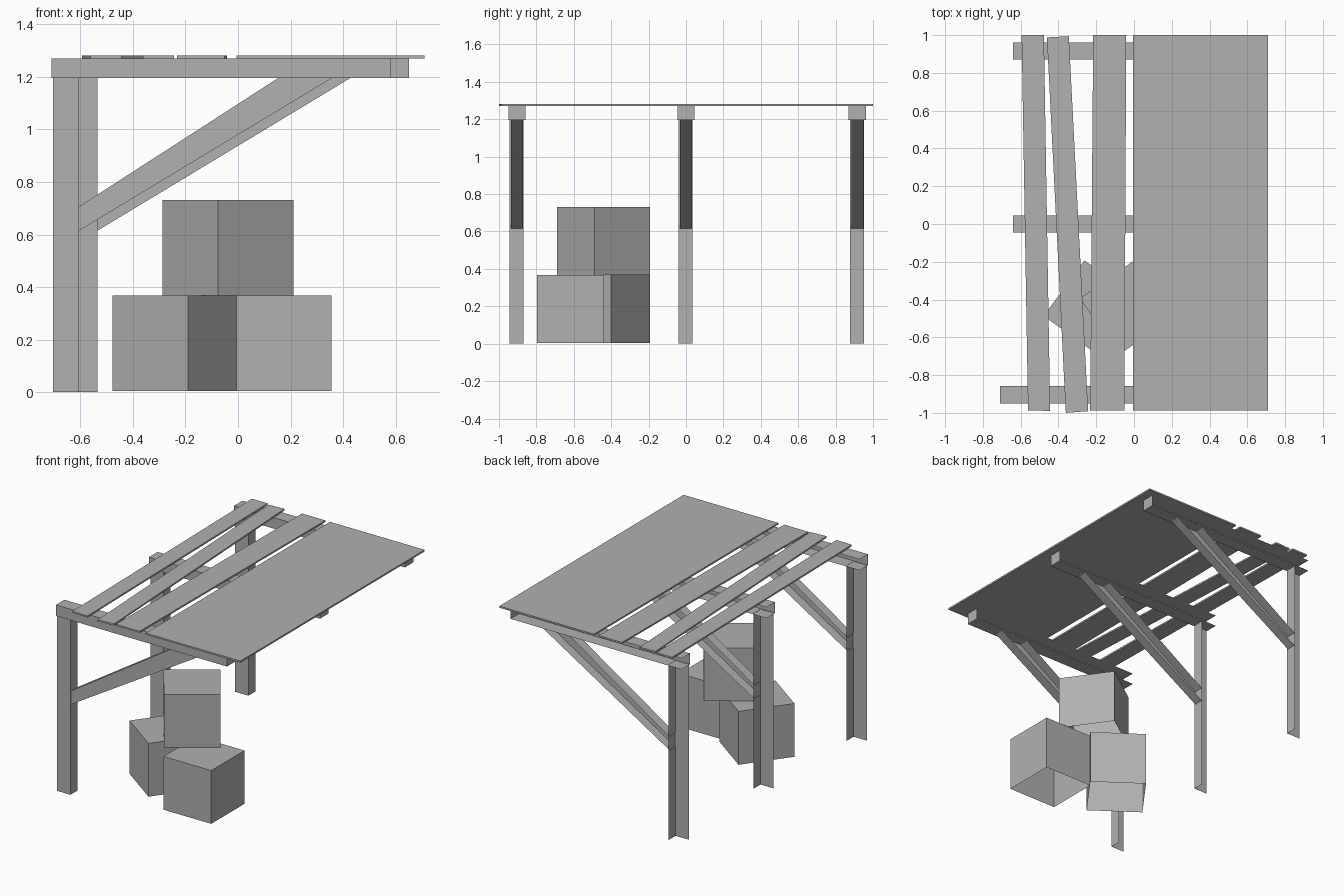
import bpy, bmesh
from mathutils import Vector

if "Cube" in bpy.data.objects:
    bpy.data.objects.remove(bpy.data.objects["Cube"])

NX, PX, PY, NZ = (-1, 0, 0), (1, 0, 0), (0, 1, 0), (0, 0, -1)
UP = (0, 0, 1)

grey = bpy.data.materials.new("weathered_grey")
grey.diffuse_color = (0.44, 0.44, 0.44, 1)
grey.use_nodes = True
grey.node_tree.nodes["Principled BSDF"].inputs["Base Color"].default_value = grey.diffuse_color


def prism(name, base, offset, omit=()):
    """Sweep a polygon by an offset; faces pointing along 'omit' directions stay open."""
    bm = bmesh.new()
    face = bm.faces.new([bm.verts.new(p) for p in base])
    ext = bmesh.ops.extrude_face_region(bm, geom=[face], use_keep_orig=True)
    moved = [g for g in ext["geom"] if isinstance(g, bmesh.types.BMVert)]
    bmesh.ops.translate(bm, verts=moved, vec=offset)
    bmesh.ops.recalc_face_normals(bm, faces=bm.faces[:])
    bm.normal_update()
    gone = [f for f in bm.faces if any(f.normal.dot(Vector(d)) > 0.95 for d in omit)]
    bmesh.ops.delete(bm, geom=gone, context="FACES")
    mesh = bpy.data.meshes.new(name)
    bm.to_mesh(mesh)
    bm.free()
    mesh.materials.append(grey)
    obj = bpy.data.objects.new(name, mesh)
    bpy.context.collection.objects.link(obj)
    return obj


def slab(name, xy, z0, z1, omit=()):
    return prism(name, [(x, y, z0) for x, y in xy], (0, 0, z1 - z0), omit)


def rect(x0, x1, y0, y1):
    return [(x0, y0), (x1, y0), (x1, y1), (x0, y1)]


# three support frames: post, roof beam and diagonal brace (hidden sides open)
for label, y, dx in (("front", -0.904, 0.0), ("middle", 0.0, 0.07), ("rear", 0.916, 0.07)):
    slab(label + "_post", rect(-0.705 + dx, -0.605 + dx, y - 0.039, y + 0.036),
         0, 1.197, (NX, PY, NZ, UP))
    slab(label + "_beam", rect(-0.71 + dx, 0.582 + dx, y - 0.046, y + 0.046),
         1.196, 1.271, (NX, PY))
    profile = [(-0.608, 0.613), (0.358, 1.196), (0.153, 1.196), (-0.608, 0.705)]
    prism(label + "_brace", [(x + dx, y - 0.032, z) for x, z in profile],
          (0, 0.064, 0), (NX, PY, UP))

# roof: wide panel and three crooked planks
slab("roof_panel", rect(-0.005, 0.71, -0.988, 1.0), 1.271, 1.282)
planks = (
    [(-0.561, -0.986), (-0.444, -0.99), (-0.477, 1.0), (-0.595, 1.0)],
    [(-0.361, -1.0), (-0.243, -0.991), (-0.345, 0.994), (-0.461, 0.988)],
    [(-0.232, -0.988), (-0.051, -0.988), (-0.041, 1.0), (-0.216, 1.0)],
)
for i, outline in enumerate(planks):
    slab("roof_plank_%d" % (i + 1), outline, 1.271, 1.282)


# stacked crates with open undersides: front corner plus the two edges leaving it
def crate(name, corner, edge, side, z):
    a, e, s = Vector(corner), Vector(edge), Vector(side)
    slab(name, [a, a + e, a + e + s, a + s], z, z + 0.364, (NZ,))


crate("right_crate", (-0.005, -0.797), (0.361, 0), (0, 0.358), 0.003)
crate("left_crate", (-0.19, -0.694), (0.216, 0.294), (-0.288, 0.207), 0.003)
crate("top_crate", (-0.076, -0.69), (0.288, 0.201), (-0.211, 0.296), 0.367)
